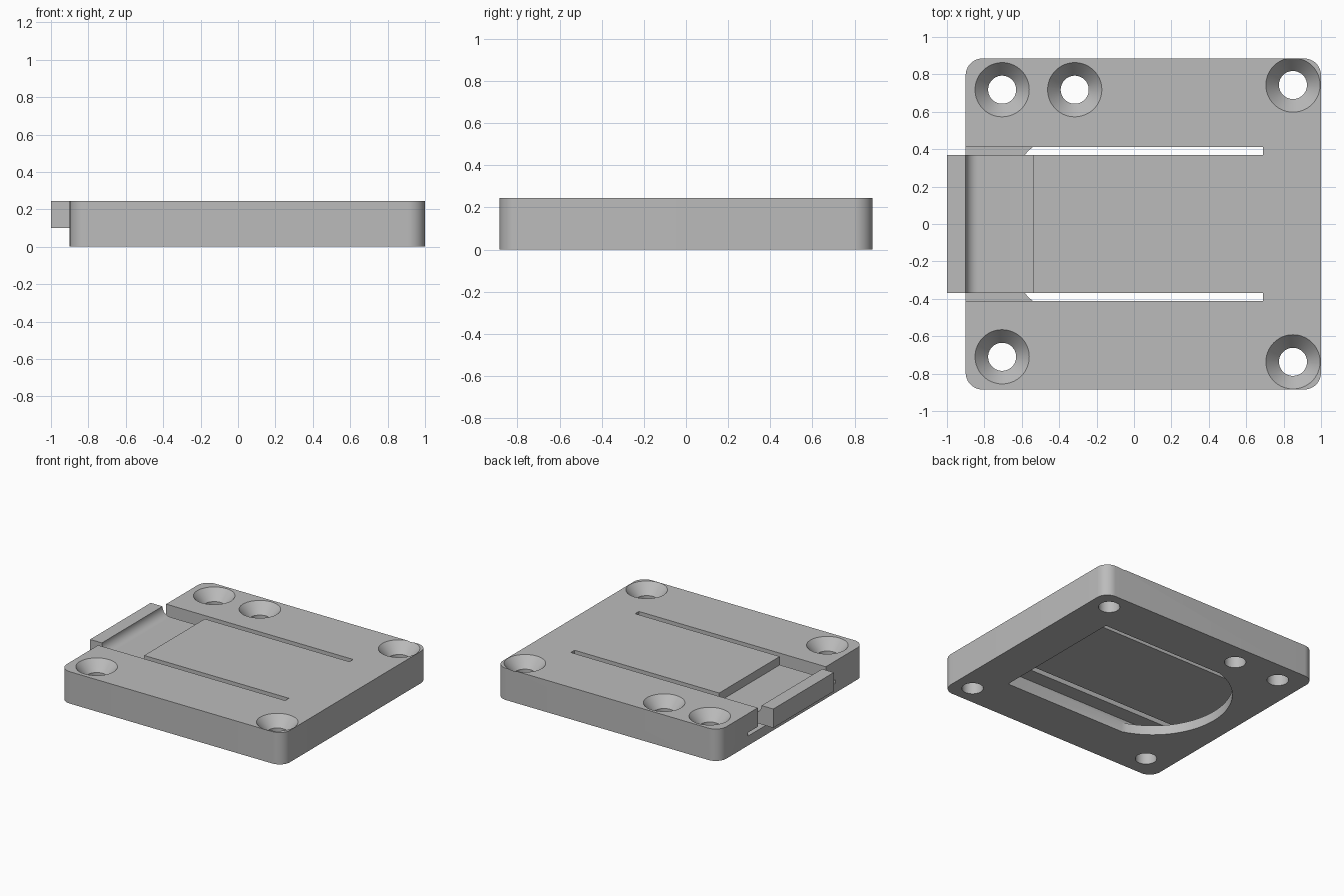
import bpy, bmesh, math
from mathutils import Vector

cube = bpy.data.objects.get("Cube")
if cube:
    bpy.data.objects.remove(cube, do_unlink=True)

grey = bpy.data.materials.new("plain grey")
grey.use_nodes = True
colour = (0.5, 0.5, 0.5, 1)
grey.diffuse_color = colour
grey.node_tree.nodes["Principled BSDF"].inputs["Base Color"].default_value = colour

TOP, BACK, LEFT = 0.245, 0.885, -0.9
TONGUE_Y = 0.368      # half width of the spring tongue
SLOT_Y = 0.413        # outer edge of the relief slots
POCKET_Y = 0.53       # half width of the slide-in pocket
FLOOR, CEILING = 0.073, 0.1


def prism(name, points, shift):
    """Extrude a closed outline of 3D points along a vector."""
    bm = bmesh.new()
    face = bm.faces.new([bm.verts.new(p) for p in points])
    new = bmesh.ops.extrude_face_region(bm, geom=[face])["geom"]
    verts = [v for v in new if isinstance(v, bmesh.types.BMVert)]
    bmesh.ops.translate(bm, verts=verts, vec=Vector(shift))
    bmesh.ops.recalc_face_normals(bm, faces=bm.faces)
    return finish(name, bm)


def finish(name, bm):
    mesh = bpy.data.meshes.new(name)
    bm.to_mesh(mesh)
    bm.free()
    mesh.materials.append(grey)
    obj = bpy.data.objects.new(name, mesh)
    bpy.context.collection.objects.link(obj)
    return obj


def box(name, x0, x1, y0, y1, z0, z1):
    outline = [(x0, y0, z0), (x1, y0, z0), (x1, y1, z0), (x0, y1, z0)]
    return prism(name, outline, (0, 0, z1 - z0))


def arc(cx, cy, r, start, end, steps):
    angles = [math.radians(start + (end - start) * i / steps) for i in range(steps + 1)]
    return [(cx + r * math.cos(a), cy + r * math.sin(a)) for a in angles]


def lathe(name, profile, x, y, steps=64):
    """Solid of revolution from (radius, height) pairs."""
    bm = bmesh.new()
    rings = []
    for r, z in profile:
        rings.append([bm.verts.new((px, py, z)) for px, py in arc(x, y, r, 0, 360, steps)[:-1]])
    for low, high in zip(rings, rings[1:]):
        for i in range(steps):
            j = (i + 1) % steps
            bm.faces.new((low[i], low[j], high[j], high[i]))
    bm.faces.new(rings[0])
    bm.faces.new(rings[-1])
    bmesh.ops.recalc_face_normals(bm, faces=bm.faces)
    return finish(name, bm)


def combine(target, tool, operation="DIFFERENCE"):
    """Apply a boolean and remove the tool object."""
    tool.hide_render = True
    mod = target.modifiers.new(tool.name, "BOOLEAN")
    mod.operation, mod.solver, mod.object = operation, "EXACT", tool
    bpy.ops.object.select_all(action="DESELECT")
    bpy.context.view_layer.objects.active = target
    target.select_set(True)
    bpy.ops.object.modifier_apply(modifier=mod.name)
    bpy.data.objects.remove(tool, do_unlink=True)


# Base plate with rounded corners
R = 0.09
outline = []
for cx, cy, start in ((1 - R, BACK - R, 0), (LEFT + R, BACK - R, 90),
                      (LEFT + R, R - BACK, 180), (1 - R, R - BACK, 270)):
    outline += [(x, y, 0) for x, y in arc(cx, cy, R, start, start + 90, 12)]
plate = prism("latch_plate", outline, (0, 0, TOP))

# Grip tab on the end of the tongue
combine(plate, box("grip_tab", -1, LEFT + 0.05, -TONGUE_Y, TONGUE_Y, CEILING, TOP), "UNION")

# Thin pocket that opens at the tab end
combine(plate, box("pocket", -1.1, 0.7, -POCKET_Y, POCKET_Y, FLOOR, CEILING))

# Window through the floor, with a round end
span = math.degrees(math.asin(POCKET_Y / 0.555))
window = [(0.7, -POCKET_Y, -0.1), (0.7, POCKET_Y, -0.1)]
window += [(x, y, -0.1) for x, y in arc(-0.17, 0, 0.555, 180 - span, 180 + span, 40)]
combine(plate, prism("window", window, (0, 0, 0.185)))

# Relief slots on both sides of the tongue
for side in (-1, 1):
    y0, y1 = sorted((side * TONGUE_Y, side * SLOT_Y))
    combine(plate, box("slot", -1.1, 0.69, y0, y1, 0.085, 0.4))

# Finger recess with a concave sweep up to the tab
DEPTH = 0.065
recess = [(-0.54, TOP + 0.1), (-0.54, TOP - DEPTH)]
recess += arc(LEFT + DEPTH, TOP, DEPTH, 270, 180, 12)
recess += [(LEFT, TOP + 0.1)]
combine(plate, prism("recess", [(x, -0.39, z) for x, z in recess], (0, 0.78, 0)))

# Countersunk screw holes
WIDE, NARROW, SINK = 0.145, 0.075, 0.08
slope = (WIDE - NARROW) / SINK
for x, y in ((-0.705, 0.718), (-0.317, 0.718), (0.85, 0.743), (-0.705, -0.71), (0.85, -0.737)):
    profile = [(NARROW, -0.1), (NARROW, TOP - SINK), (WIDE + slope * 0.02, TOP + 0.02)]
    combine(plate, lathe("screw_hole", profile, x, y))

bpy.ops.object.shade_smooth_by_angle(angle=math.radians(30))
